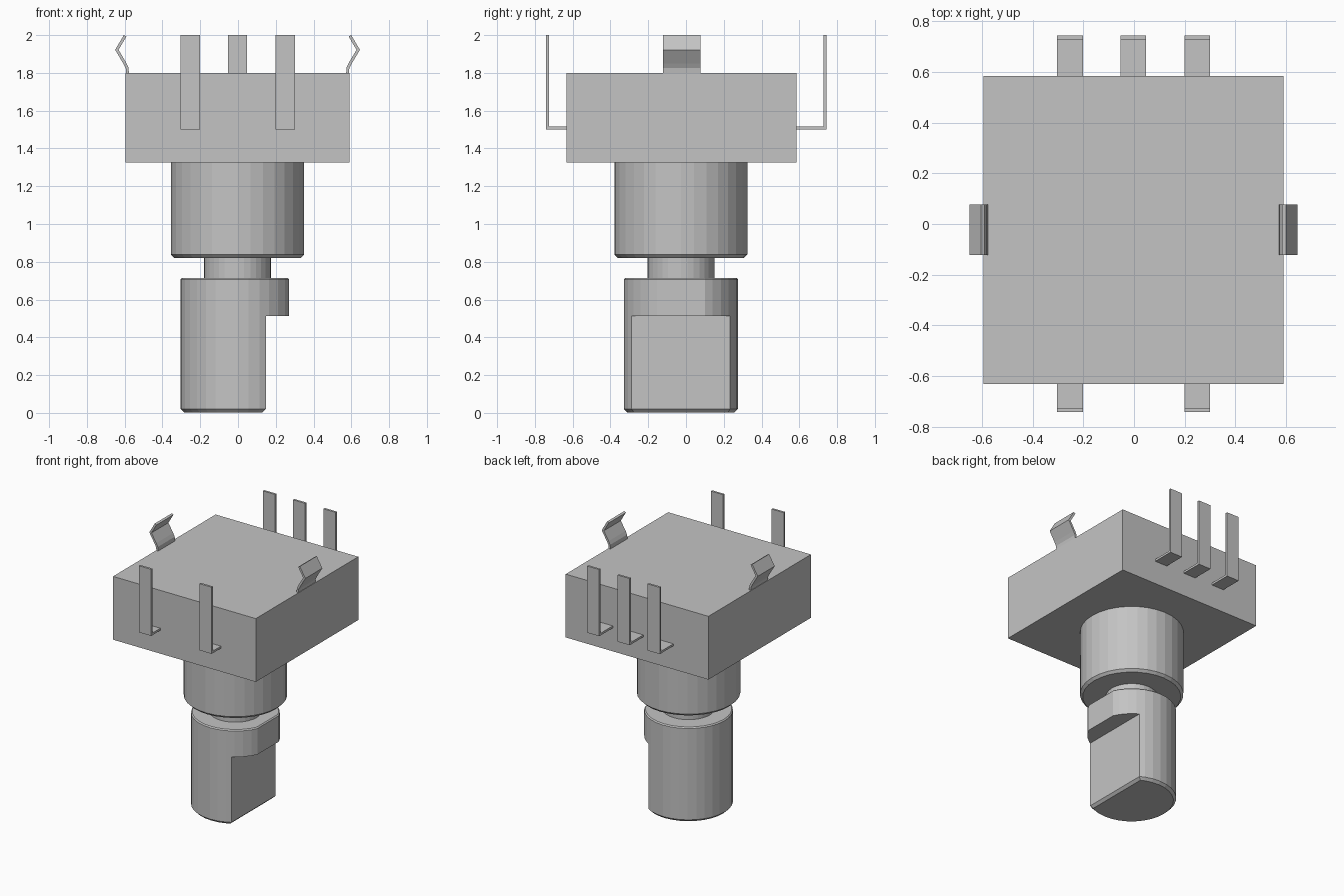
import bpy, bmesh
from mathutils import Matrix

if "Cube" in bpy.data.objects:
    bpy.data.objects.remove(bpy.data.objects["Cube"], do_unlink=True)

grey = bpy.data.materials.new("plain grey")
grey.use_nodes = True
COLOUR = (0.55, 0.55, 0.55, 1)
grey.diffuse_color = COLOUR
grey.node_tree.nodes["Principled BSDF"].inputs["Base Color"].default_value = COLOUR

CX, CY = -0.0025, -0.027      # axis of the shaft


def finish(name, bm):
    bmesh.ops.recalc_face_normals(bm, faces=bm.faces)
    mesh = bpy.data.meshes.new(name)
    bm.to_mesh(mesh)
    bm.free()
    mesh.materials.append(grey)
    obj = bpy.data.objects.new(name, mesh)
    bpy.context.collection.objects.link(obj)
    return obj


def box(name, x0, x1, y0, y1, z0, z1):
    bm = bmesh.new()
    bmesh.ops.create_cube(bm, size=1)
    for v in bm.verts:
        v.co = ((x0 + x1) / 2 + v.co.x * (x1 - x0),
                (y0 + y1) / 2 + v.co.y * (y1 - y0),
                (z0 + z1) / 2 + v.co.z * (z1 - z0))
    return finish(name, bm)


def round_part(name, radius, z0, z1, flat=None, low=0, high=0):
    """Faceted cylinder, optionally cut flat at an x position, with chamfered rims."""
    bm = bmesh.new()
    bmesh.ops.create_cone(bm, cap_ends=True, segments=32, radius1=radius,
                          radius2=radius, depth=z1 - z0,
                          matrix=Matrix.Translation((CX, CY, (z0 + z1) / 2)))
    if flat is not None:
        cut = bmesh.ops.bisect_plane(
            bm, geom=bm.verts[:] + bm.edges[:] + bm.faces[:],
            plane_co=(flat, 0, 0), plane_no=(1, 0, 0), clear_outer=True)
        rim = [e for e in cut["geom_cut"] if isinstance(e, bmesh.types.BMEdge)]
        bmesh.ops.holes_fill(bm, edges=rim)
    for z, width in ((z0, low), (z1, high)):
        if width:
            edges = [e for e in bm.edges if all(abs(v.co.z - z) < 1e-4 for v in e.verts)]
            bmesh.ops.bevel(bm, geom=edges, offset=width, offset_type='OFFSET',
                            segments=1, profile=0.5, affect='EDGES')
    return finish(name, bm)


def prism(name, outline, axis, lo, hi):
    """Extrude an outline of (horizontal, z) points along x or y."""
    bm = bmesh.new()

    def at(p, d):
        return (d, p[0], p[1]) if axis == 'x' else (p[0], d, p[1])
    a = [bm.verts.new(at(p, lo)) for p in outline]
    b = [bm.verts.new(at(p, hi)) for p in outline]
    n = len(outline)
    bm.faces.new(a)
    bm.faces.new(b[::-1])
    for i in range(n):
        j = (i + 1) % n
        bm.faces.new((a[i], b[i], b[j], a[j]))
    return finish(name, bm)


# Housing
box("housing", -0.595, 0.59, -0.632, 0.584, 1.325, 1.8)

# Bushing, neck and shaft
round_part("bushing", 0.352, 0.82, 1.325, low=0.018)
round_part("neck", 0.177, 0.71, 0.825)
round_part("shaft_collar", 0.302, 0.512, 0.715, flat=0.27, high=0.008)
round_part("shaft_flatted", 0.302, 0.003, 0.512, flat=0.148, low=0.018)


# Bent terminal pins
def pin(name, x, wall, tip):
    s = 1 if tip > 0 else -1
    t = 0.016 * s
    outline = [(wall - t, 1.5), (tip, 1.5), (tip, 2.0), (tip - t, 2.0),
               (tip - t, 1.516), (wall - t, 1.516)]
    prism(name, outline, 'x', x - 0.051, x + 0.051)


for x, side in ((-0.253, "right"), (-0.003, "middle"), (0.25, "left")):
    pin("back_pin_" + side, x, 0.584, 0.745)
    if side != "middle":
        pin("front_pin_" + side, x, -0.632, -0.742)

# Springy mounting clips, mirrored about the housing centre
CLIP = [(0.588, 1.79), (0.592, 1.825), (0.605, 1.85), (0.648, 1.922), (0.602, 2.0),
        (0.588, 1.993), (0.630, 1.922), (0.590, 1.855), (0.578, 1.83), (0.574, 1.79)]
for s, side in ((1, "left"), (-1, "right")):
    prism("clip_" + side, [(CX + s * x, z) for x, z in CLIP], 'y', -0.123, 0.078)
